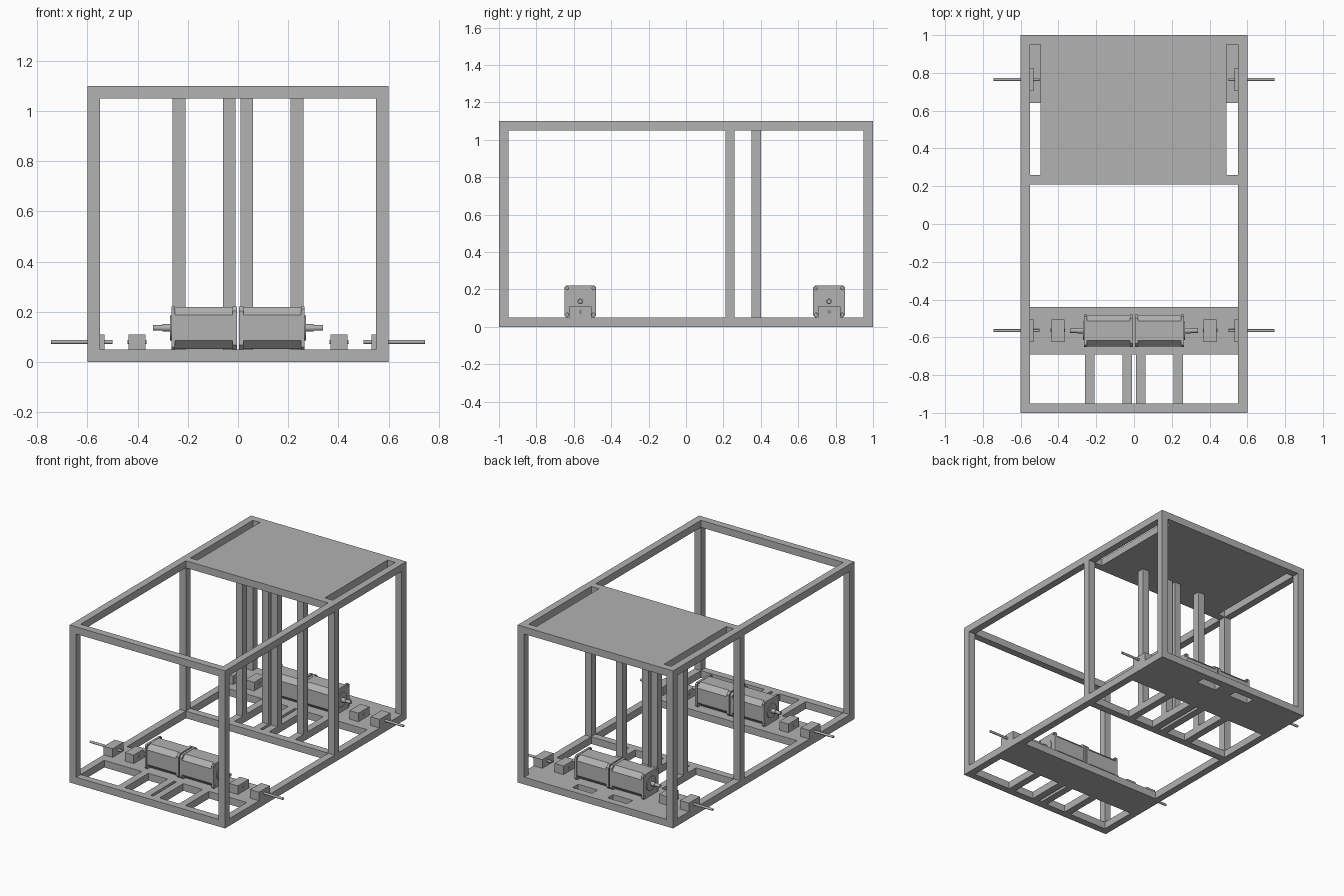
import bpy, bmesh, math
from mathutils import Matrix, Vector

if "Cube" in bpy.data.objects:
    bpy.data.objects.remove(bpy.data.objects["Cube"])

grey = bpy.data.materials.new("machine_grey")
grey.use_nodes = True
COL = (0.445, 0.445, 0.445, 1)
grey.diffuse_color = COL
grey.node_tree.nodes["Principled BSDF"].inputs["Base Color"].default_value = COL

T = 0.05            # tube thickness
W, L, H = 0.6, 1.0, 1.1


def finish(name, bm):
    bmesh.ops.recalc_face_normals(bm, faces=bm.faces)
    me = bpy.data.meshes.new(name)
    bm.to_mesh(me)
    bm.free()
    ob = bpy.data.objects.new(name, me)
    me.materials.append(grey)
    bpy.context.collection.objects.link(ob)
    return ob


def box(name, x, y, z):
    """Box from (min, max) pairs."""
    bm = bmesh.new()
    bmesh.ops.create_cube(bm, size=1)
    for v in bm.verts:
        v.co = [(a + b) / 2 + c * (b - a) for c, (a, b) in zip(v.co, (x, y, z))]
    return finish(name, bm)


def rod(bm, x0, x1, y, z, r, n=24):
    """Cylinder along x added to a bmesh."""
    m = Matrix.Translation(((x0 + x1) / 2, y, z)) @ Matrix.Rotation(math.pi / 2, 4, 'Y')
    bmesh.ops.create_cone(bm, cap_ends=True, segments=n, radius1=r, radius2=r,
                          depth=abs(x1 - x0), matrix=m)


def smooth(ob):
    bpy.ops.object.select_all(action='DESELECT')
    ob.select_set(True)
    bpy.context.view_layer.objects.active = ob
    bpy.ops.object.shade_smooth_by_angle(angle=math.radians(35))


def prism(name, x0, x1, y, z, half, cut):
    """Square bar along x with chamfered long edges."""
    bm = bmesh.new()
    k = half - cut
    ring = [(half, -k), (half, k), (k, half), (-k, half),
            (-half, k), (-half, -k), (-k, -half), (k, -half)]
    f = bm.faces.new([bm.verts.new((x0, y + a, z + b)) for a, b in ring])
    ext = bmesh.ops.extrude_face_region(bm, geom=[f])
    bmesh.ops.translate(bm, vec=(x1 - x0, 0, 0),
                        verts=[g for g in ext["geom"] if isinstance(g, bmesh.types.BMVert)])
    return finish(name, bm)


# Outer frame: rails, cross beams and corner posts
for s, side in ((1, "left"), (-1, "right")):
    xs = sorted((s * W, s * (W - T)))
    for z, lv in ((0, "bottom"), (H - T, "top")):
        box(f"{lv}_rail_{side}", xs, (-L, L), (z, z + T))
    for y, nm in ((-L, "front"), (0.21, "middle"), (L - T, "rear")):
        box(f"{nm}_post_{side}", xs, (y, y + T), (T, H - T))
for y, nm in ((-L, "front"), (0.21, "middle"), (L - T, "rear")):
    for z, lv in ((0, "bottom"), (H - T, "top")):
        box(f"{nm}_{lv}_beam", (T - W, W - T), (y, y + T), (z, z + T))

# Top deck between the two side slots
box("top_deck", (-0.495, 0.49), (0.21 + T, L - T), (H - T, H))

# Motor decks; the rear one has two openings beside the rear beam
box("front_motor_deck", (T - W, W - T), (-0.69, -0.44), (0, T))
box("rear_motor_deck", (T - W, W - T), (0.64, 0.89), (0, T))
for i, x in enumerate(((-0.55, -0.21), (-0.06, 0.06), (0.21, 0.55))):
    box(f"rear_deck_strip_{i}", x, (0.89, L - T), (0, T))

# Floor joists and the inner posts standing on them
for i, x in enumerate((-0.26, -0.06, 0.01, 0.21)):
    box(f"front_joist_{i}", (x, x + T), (T - L, -0.69), (0, T))
    box(f"rear_joist_{i}", (x, x + T), (0.21 + T, 0.64), (0, T))
    box(f"inner_post_{i}", (x, x + T), (0.35, 0.40), (T, H - T))

# Drive units: two motors with shafts, bearing blocks and axles on each deck
for y, end in ((-0.565, "front"), (0.765, "rear")):
    for s, side in ((1, "left"), (-1, "right")):
        tag = f"{end}_{side}"
        zc, half = 0.136, 0.085
        prism("motor_body_" + tag, s * 0.006, s * 0.25, y, zc, half - 0.002, 0.032)
        prism("motor_back_cap_" + tag, s * 0.004, s * 0.022, y, zc, half, 0.018)

        # Mounting flange with four corner holes
        flange = prism("motor_flange_" + tag, s * 0.25, s * 0.265, y, zc, half, 0.01)
        bm = bmesh.new()
        for a in (-1, 1):
            for b in (-1, 1):
                rod(bm, s * 0.23, s * 0.29, y + a * 0.07, zc + b * 0.07, 0.008, 12)
        cutter = finish("flange_cutter", bm)
        cutter.hide_render = True
        mod = flange.modifiers.new("holes", 'BOOLEAN')
        mod.operation, mod.object = 'DIFFERENCE', cutter
        bpy.context.view_layer.objects.active = flange
        bpy.ops.object.modifier_apply(modifier="holes")
        bpy.data.objects.remove(cutter)

        # Pilot ring and stepped motor shaft
        bm = bmesh.new()
        rod(bm, s * 0.26, s * 0.27, y, zc, 0.05)
        rod(bm, s * 0.26, s * 0.30, y, zc, 0.015)
        rod(bm, s * 0.26, s * 0.338, y, zc, 0.011)
        smooth(finish("motor_shaft_" + tag, bm))

        # Bearing blocks
        for nm, a, b in (("inner", 0.368, 0.437), ("outer", 0.532, 0.60)):
            box(f"{nm}_bearing_{tag}", sorted((s * a, s * b)),
                (y - 0.06, y + 0.06), (T, 0.11))

        # Wheel axle and the stub in the inner bearing
        bm = bmesh.new()
        rod(bm, s * 0.50, s * 0.745, y, 0.08, 0.008, 16)
        rod(bm, s * 0.364, s * 0.441, y, 0.08, 0.008, 16)
        smooth(finish("axle_" + tag, bm))
